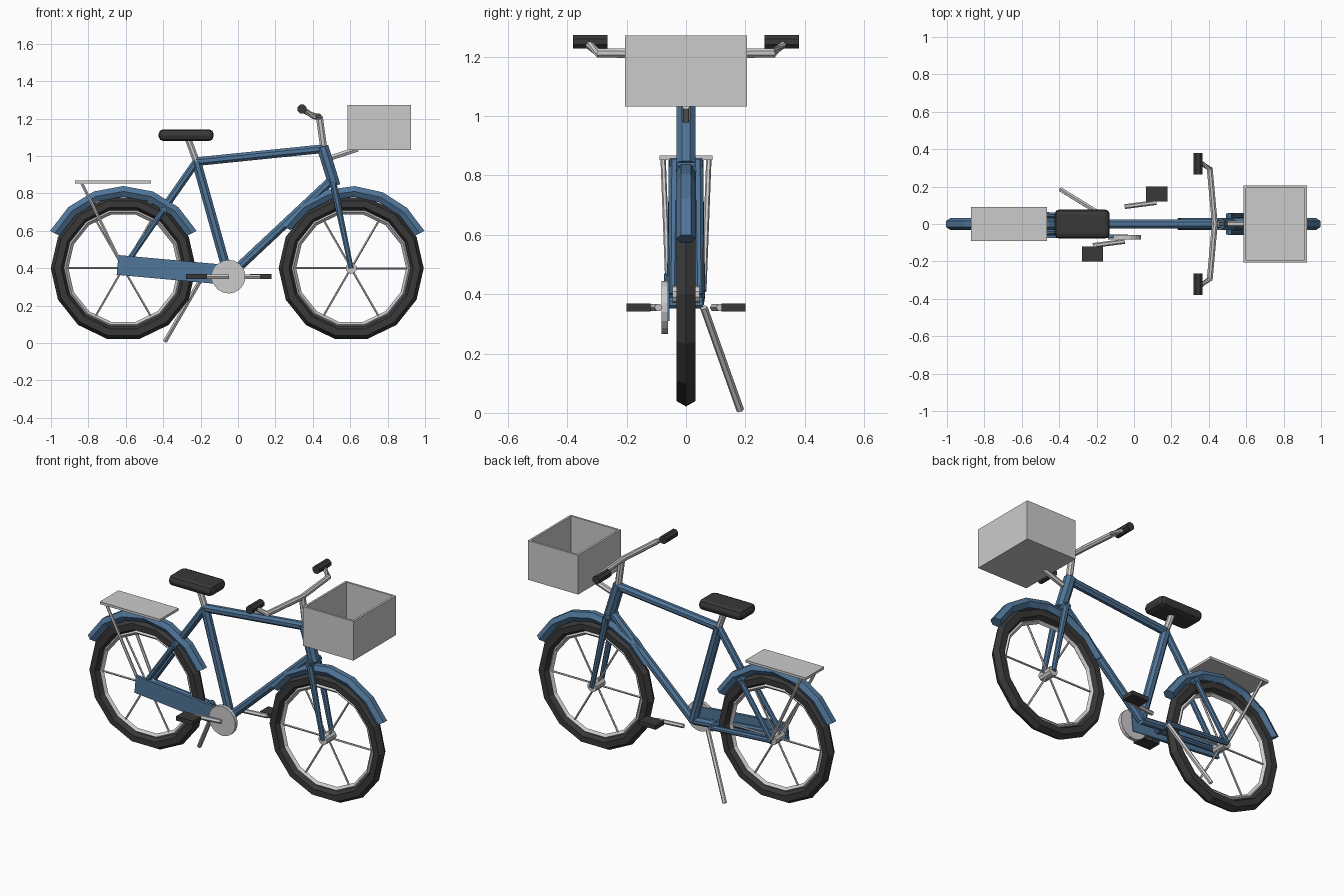
import bpy, bmesh
from math import sin, cos, pi, radians, tau
from mathutils import Vector, Matrix

if "Cube" in bpy.data.objects:
    bpy.data.objects.remove(bpy.data.objects["Cube"])


def material(name, col):
    m = bpy.data.materials.new(name)
    m.diffuse_color = (*col, 1)
    m.use_nodes = True
    m.node_tree.nodes["Principled BSDF"].inputs["Base Color"].default_value = m.diffuse_color
    return m


BLUE = material("blue_paint", (0.08, 0.18, 0.32))
DARK = material("dark_rubber", (0.04, 0.04, 0.042))


def finish(name, bm, mat=None):
    bmesh.ops.recalc_face_normals(bm, faces=bm.faces[:])
    me = bpy.data.meshes.new(name)
    bm.to_mesh(me)
    bm.free()
    ob = bpy.data.objects.new(name, me)
    bpy.context.collection.objects.link(ob)
    if mat:
        me.materials.append(mat)
    return ob


def tube(name, pts, r, mat=None, n=8, r2=None):
    """Round tube through points, with mitred bends and closed ends."""
    pts = [Vector(p) for p in pts]
    bm = bmesh.new()
    rings = []
    for i, p in enumerate(pts):
        d = (pts[min(i + 1, len(pts) - 1)] - pts[max(i - 1, 0)]).normalized()
        ref = Vector((0, 0, 1)) if abs(d.y) > 0.6 else Vector((0, 1, 0))
        u = d.cross(ref).normalized()
        v = d.cross(u)
        rr = r if r2 is None else r + (r2 - r) * i / (len(pts) - 1)
        rings.append([bm.verts.new(p + rr * (u * cos(tau * (k + .5) / n) + v * sin(tau * (k + .5) / n)))
                      for k in range(n)])
    for a, b in zip(rings, rings[1:]):
        for k in range(n):
            bm.faces.new((a[k], a[(k + 1) % n], b[(k + 1) % n], b[k]))
    bm.faces.new(rings[0])
    bm.faces.new(rings[-1])
    return finish(name, bm, mat)


def hoop(name, c, R, r, n, m, mat=None, span=None, phase=0.0):
    """Torus in the xz plane, or an end-capped arc of it when span is given."""
    bm = bmesh.new()
    a0, a1 = span or (0, 360)
    rings = []
    for i in range(n + 1 if span else n):
        a = radians(a0 + (a1 - a0) * i / n)
        ring = []
        for k in range(m):
            t = tau * k / m + phase
            q = R + r * cos(t)
            ring.append(bm.verts.new((c[0] + q * cos(a), r * sin(t), c[1] + q * sin(a))))
        rings.append(ring)
    for i in range(n):
        a, b = rings[i], rings[(i + 1) % len(rings)]
        for k in range(m):
            bm.faces.new((a[k], a[(k + 1) % m], b[(k + 1) % m], b[k]))
    if span:
        bm.faces.new(rings[0])
        bm.faces.new(rings[-1])
    return finish(name, bm, mat)


def box(name, lo, hi, mat=None, tilt=0.0):
    lo, hi = Vector(lo), Vector(hi)
    bm = bmesh.new()
    M = Matrix.Translation((lo + hi) / 2) @ Matrix.Rotation(tilt, 4, 'Y') @ Matrix.Diagonal((*(hi - lo), 1))
    bmesh.ops.create_cube(bm, size=1, matrix=M)
    return finish(name, bm, mat)


# wheels: tyre, rim, hub, spokes, mudguard
REAR, FRONT = (-0.613, 0.40), (0.605, 0.40)
for tag, c, span in (("rear", REAR, (27, 153)), ("front", FRONT, (27, 148))):
    hoop(tag + "_tyre", c, 0.351, 0.037, 14, 6, DARK)
    hoop(tag + "_rim", c, 0.309, 0.015, 14, 4)
    hoop(tag + "_mudguard", c, 0.411, 0.033, 6, 6, BLUE, span, pi / 6)
    tube(tag + "_hub", [(c[0], -0.045, c[1]), (c[0], 0.045, c[1])], 0.03, n=10)
    for i in range(6):
        a = tau * i / 6
        tube(f"{tag}_spoke_{i}", [(c[0], 0, c[1]), (c[0] + .305 * cos(a), 0, c[1] + .305 * sin(a))], 0.006, n=5)

# frame
BB = (-0.05, 0, 0.355)
SEAT_TOP = (-0.222, 0, 0.97)
SPLIT = (-0.40, 0, 0.715)
LOW_SPLIT = (-0.21, 0, 0.37)
tube("seat_tube", [BB, SEAT_TOP], 0.027, BLUE)
tube("top_tube", [SEAT_TOP, (0.465, 0, 1.04)], 0.025, BLUE)
tube("down_tube", [BB, (0.495, 0, 0.865)], 0.026, BLUE)
tube("head_tube", [(0.452, 0, 1.05), (0.517, 0, 0.84)], 0.034, BLUE)
tube("upper_seat_stay", [SEAT_TOP, SPLIT], 0.022, BLUE)
tube("stay_bridge", [(-0.40, -0.055, 0.71), (-0.40, 0.055, 0.71)], 0.02, BLUE)
tube("front_chain_stay", [BB, LOW_SPLIT], 0.024, BLUE)
tube("chain_stay_bridge", [(-0.21, -0.055, 0.37), (-0.21, 0.055, 0.37)], 0.02, BLUE)
tube("fork_crown", [(0.51, -0.055, 0.84), (0.51, 0.055, 0.84)], 0.02, BLUE)
for tag, s in (("right", -1), ("left", 1)):
    tube(tag + "_seat_stay", [(-0.40, s * .045, 0.71), (REAR[0], s * .05, REAR[1])], 0.016, BLUE)
    tube(tag + "_chain_stay", [(-0.21, s * .045, 0.37), (REAR[0], s * .05, REAR[1])], 0.016, BLUE)
    tube(tag + "_fork_leg", [(0.51, s * .04, 0.85), (FRONT[0], s * .045, FRONT[1])], 0.02, BLUE, r2=0.014)
    # rack struts
    tube(tag + "_rack_strut", [(-0.835, s * .077, 0.855), (-0.617, s * .06, 0.41)], 0.009, n=6)

# rear rack
box("rack_plate", (-0.872, -0.09, 0.853), (-0.465, 0.09, 0.868))

# chain case and chainring
box("chain_case", (-0.645, -0.074, 0.337), (-0.035, -0.056, 0.443), BLUE, radians(5.2))
tube("chainring", [(-0.05, -0.082, 0.355), (-0.05, -0.06, 0.355)], 0.09, n=18)

# cranks and pedals on opposite sides
for tag, s in (("right", -1), ("left", 1)):
    tube(tag + "_crank", [(-0.05, s * .093, 0.355), (-0.05 + s * .17, s * .115, 0.355)], 0.013, n=6)
    xc = -0.05 + s * 0.172
    y0, y1 = sorted((s * 0.12, s * 0.2))
    box(tag + "_pedal", (xc - .057, y0, 0.342), (xc + .057, y1, 0.368), DARK)

# saddle on its post
saddle = box("saddle", (-0.425, -0.078, 1.08), (-0.13, 0.078, 1.143), DARK)
mod = saddle.modifiers.new("rounding", 'BEVEL')
mod.width, mod.segments = 0.026, 2
tube("seat_post", [SEAT_TOP, (-0.266, 0, 1.09)], 0.019)

# stem, handlebar and grips
tube("stem", [(0.46, 0, 1.03), (0.435, 0, 1.21)], 0.02)
half = [(0.405, 0.295, 1.213), (0.337, 0.34, 1.253)]
bar = [(x, -y, z) for x, y, z in reversed(half)] + [(0.432, 0, 1.21)] + half
tube("handlebar", bar, 0.017)
for tag, s in (("right", -1), ("left", 1)):
    tube(tag + "_grip", [(0.342, s * .265, 1.251), (0.342, s * .38, 1.251)], 0.025, DARK)

# basket: solid box with inset top pushed down
basket = box("basket", (0.585, -0.206, 1.032), (0.925, 0.206, 1.272))
bm = bmesh.new()
bm.from_mesh(basket.data)
top = max(bm.faces, key=lambda f: f.calc_center_median().z)
bmesh.ops.inset_region(bm, faces=[top], thickness=0.018)
well = bmesh.ops.extrude_face_region(bm, geom=[top])
bmesh.ops.translate(bm, vec=(0, 0, -0.222), verts=[v for v in well["geom"] if isinstance(v, bmesh.types.BMVert)])
if top.is_valid:
    bmesh.ops.delete(bm, geom=[top], context='FACES_ONLY')
bmesh.ops.recalc_face_normals(bm, faces=bm.faces[:])
bm.to_mesh(basket.data)
bm.free()
tube("basket_bracket", [(0.48, 0, 0.985), (0.64, 0, 1.038)], 0.016, n=6)

# kickstand
tube("kickstand", [(-0.19, 0.06, 0.355), (-0.39, 0.183, 0.009)], 0.013, n=6)
